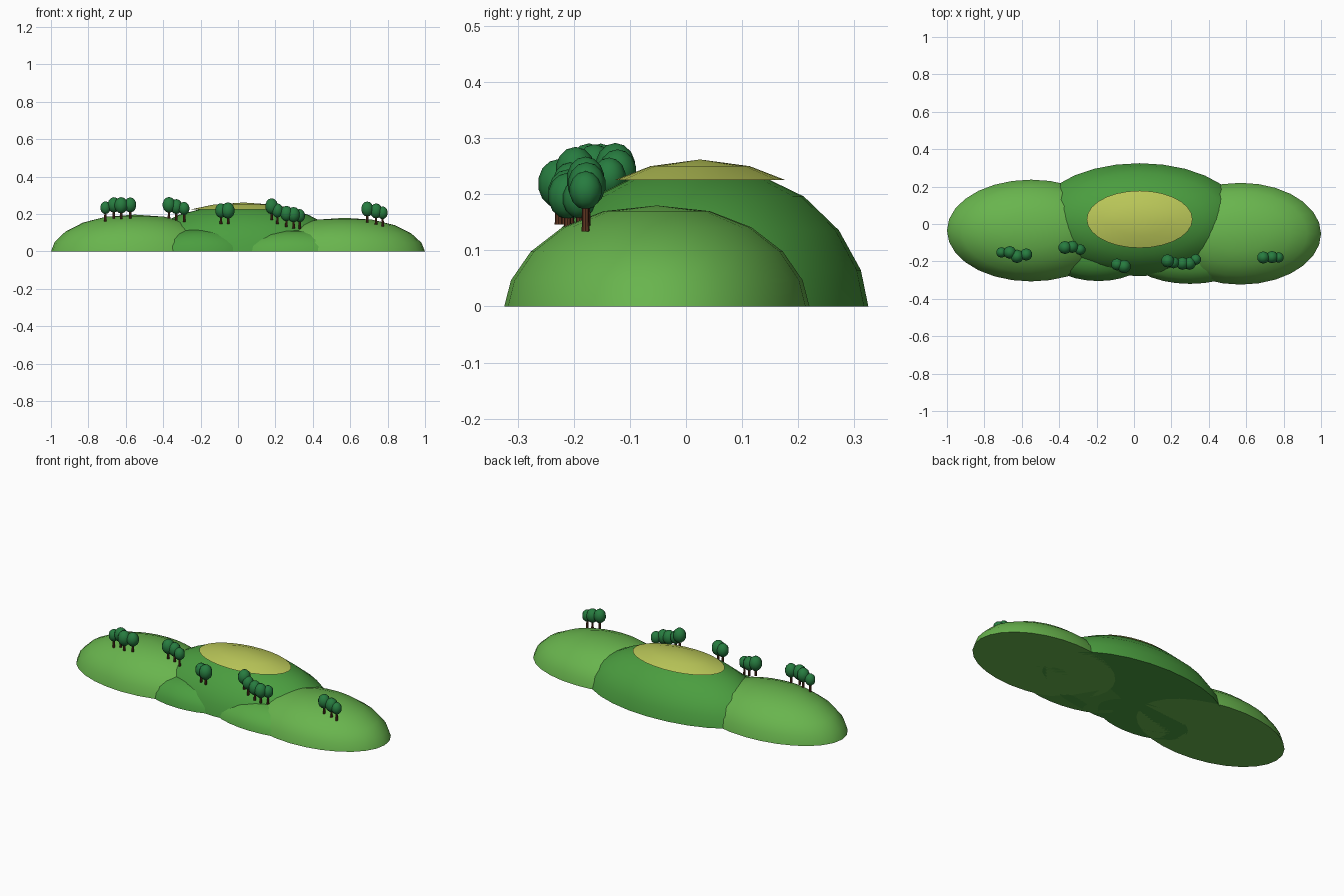
import bpy, bmesh
from math import sin, cos, pi, radians

if "Cube" in bpy.data.objects:
    bpy.data.objects.remove(bpy.data.objects["Cube"])


def material(name, rgb):
    m = bpy.data.materials.new(name)
    m.diffuse_color = (*rgb, 1)
    m.use_nodes = True
    m.node_tree.nodes["Principled BSDF"].inputs["Base Color"].default_value = m.diffuse_color
    return m


LIGHT = material("light_grass", (0.14, 0.46, 0.075))
MID = material("mid_grass", (0.07, 0.34, 0.05))
FRONT = material("front_grass", (0.10, 0.40, 0.06))
DRY = material("dry_grass", (0.50, 0.58, 0.10))
LEAF = material("leaves", (0.02, 0.20, 0.05))
BARK = material("bark", (0.11, 0.035, 0.015))


def finish(bm, name, mat, angle=40):
    bmesh.ops.recalc_face_normals(bm, faces=bm.faces)
    me = bpy.data.meshes.new(name)
    bm.to_mesh(me)
    bm.free()
    me.materials.append(mat)
    ob = bpy.data.objects.new(name, me)
    bpy.context.collection.objects.link(ob)
    bpy.ops.object.select_all(action='DESELECT')
    ob.select_set(True)
    bpy.context.view_layer.objects.active = ob
    bpy.ops.object.shade_smooth_by_angle(angle=radians(angle))
    return ob


def dome(name, mat, centre, rx, ry, profile, segs=28):
    """Closed elliptical dome from a (radius, z) profile; last point is the apex."""
    cx, cy, cz = centre
    bm = bmesh.new()
    rings = [[bm.verts.new((cx + rx * r * cos(2 * pi * i / segs),
                            cy + ry * r * sin(2 * pi * i / segs), cz + z))
              for i in range(segs)] for r, z in profile[:-1]]
    top = bm.verts.new((cx, cy, cz + profile[-1][1]))
    bm.faces.new(rings[0][::-1])
    for i in range(segs):
        j = (i + 1) % segs
        for a, b in zip(rings, rings[1:]):
            bm.faces.new((a[i], a[j], b[j], b[i]))
        bm.faces.new((rings[-1][i], rings[-1][j], top))
    return finish(bm, name, mat)


def hill(name, mat, x, y, rx, ry, h, steps=5):
    angles = [pi / 2 * k / steps for k in range(steps)]
    prof = [(cos(a) ** 0.9, h * sin(a) ** 1.15) for a in angles] + [(0, h)]
    dome(name, mat, (x, y, 0), rx, ry, prof)


# Hills
hill("left_hill", LIGHT, -0.55, -0.035, 0.45, 0.272, 0.197)
hill("right_hill", LIGHT, 0.57, -0.052, 0.43, 0.272, 0.18)
hill("centre_hill", MID, 0.03, 0.023, 0.56, 0.302, 0.25)
hill("front_left_mound", MID, -0.19, -0.155, 0.28, 0.15, 0.12)
hill("front_right_mound", FRONT, 0.30, -0.16, 0.333, 0.16, 0.115)

# Dry grass cap on the middle hill
dome("hilltop_patch", DRY, (0.03, 0.025, 0.225), 0.283, 0.153,
     [(1, 0), (0.58, 0.025), (0, 0.037)])


# Trees: crown centre x, y, z and crown radius
def tree(n, x, y, z, r):
    bm = bmesh.new()
    bmesh.ops.create_cone(bm, cap_ends=True, segments=8, radius1=0.007,
                          radius2=0.005, depth=0.075)
    bmesh.ops.translate(bm, vec=(x, y, z - 0.0355), verts=bm.verts)
    finish(bm, f"tree_trunk_{n}", BARK)
    bm = bmesh.new()
    bmesh.ops.create_uvsphere(bm, u_segments=10, v_segments=7, radius=1)
    bmesh.ops.scale(bm, vec=(r, r, r * 1.18), verts=bm.verts)
    bmesh.ops.translate(bm, vec=(x, y, z), verts=bm.verts)
    finish(bm, f"tree_crown_{n}", LEAF, 60)


groups = [
    [(-0.709, -0.152, 0.234, 0.029), (-0.664, -0.152, 0.249, 0.035),
     (-0.625, -0.173, 0.247, 0.037), (-0.576, -0.163, 0.249, 0.034)],
    [(-0.369, -0.126, 0.249, 0.036), (-0.330, -0.122, 0.240, 0.034),
     (-0.288, -0.137, 0.230, 0.030)],
    [(-0.091, -0.216, 0.219, 0.033), (-0.053, -0.227, 0.219, 0.037)],
    [(0.180, -0.197, 0.242, 0.036), (0.211, -0.206, 0.219, 0.032),
     (0.259, -0.211, 0.203, 0.035), (0.297, -0.211, 0.197, 0.035),
     (0.330, -0.190, 0.192, 0.030)],
    [(0.691, -0.179, 0.227, 0.034), (0.738, -0.177, 0.217, 0.034),
     (0.773, -0.179, 0.207, 0.029)],
]
for n, t in enumerate([t for g in groups for t in g], 1):
    tree(n, *t)
